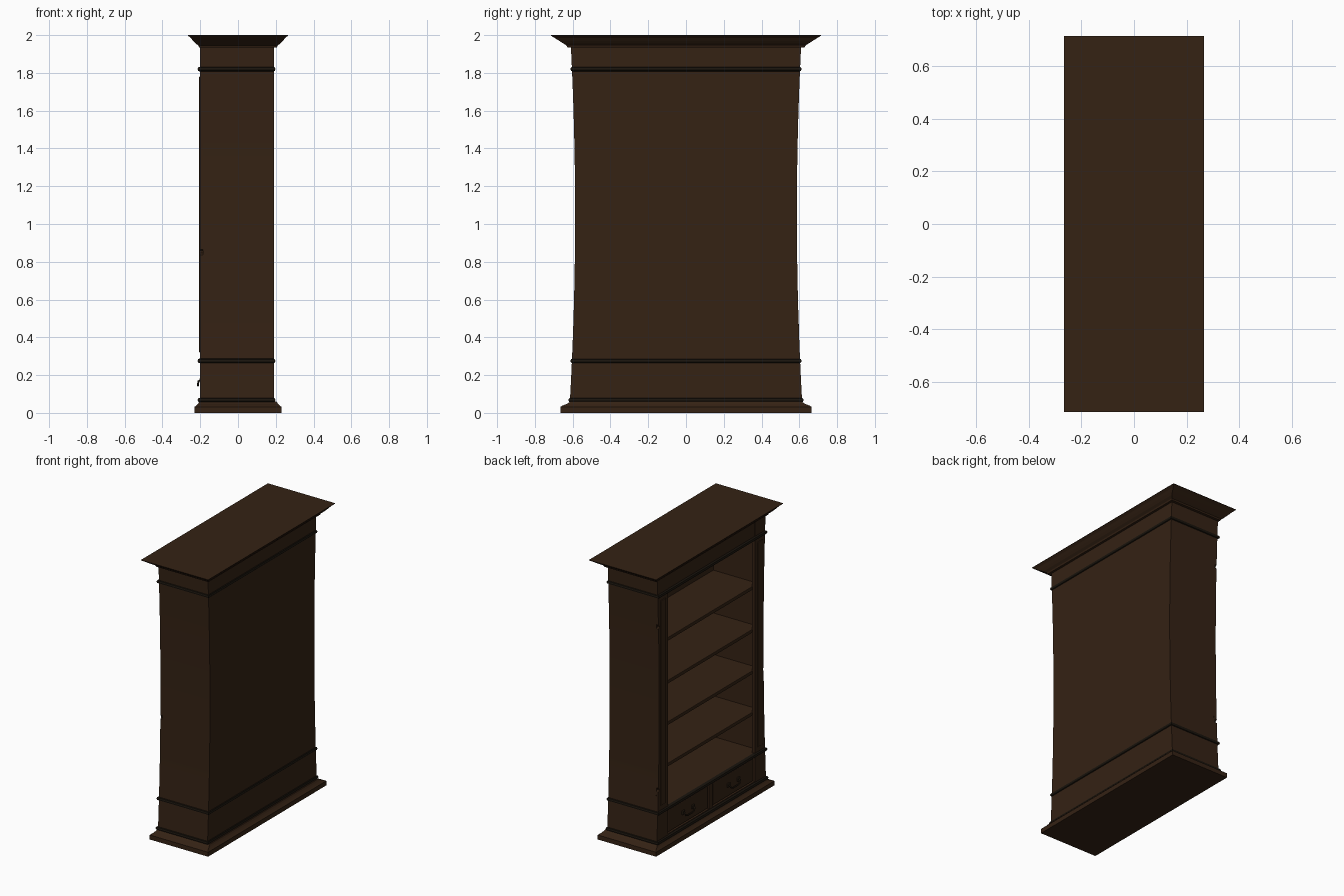
import bpy, bmesh, math

if "Cube" in bpy.data.objects:
    bpy.data.objects.remove(bpy.data.objects["Cube"])

def mat(name, rgb):
    m = bpy.data.materials.new(name)
    m.diffuse_color = (*rgb, 1)
    m.use_nodes = True
    m.node_tree.nodes["Principled BSDF"].inputs["Base Color"].default_value = m.diffuse_color
    return m

WOOD = mat("dark_wood", (0.035, 0.016, 0.007))
TRIM = mat("black_trim", (0.010, 0.007, 0.004))
METAL = mat("aged_metal", (0.022, 0.013, 0.006))

def finish(name, bm, m, bevel=0, smooth=False):
    bmesh.ops.recalc_face_normals(bm, faces=bm.faces)
    me = bpy.data.meshes.new(name)
    bm.to_mesh(me)
    bm.free()
    ob = bpy.data.objects.new(name, me)
    bpy.context.collection.objects.link(ob)
    me.materials.append(m)
    if bevel:
        mod = ob.modifiers.new("edge", 'BEVEL')
        mod.width = bevel
        mod.segments = 2
        mod.limit_method = 'ANGLE'
    if smooth:
        bpy.context.view_layer.objects.active = ob
        ob.select_set(True)
        bpy.ops.object.shade_smooth_by_angle(angle=math.radians(30))
        ob.select_set(False)
    return ob

def box(name, x, y, z, m=WOOD, bevel=0.0):
    bm = bmesh.new()
    bmesh.ops.create_cube(bm, size=1)
    for v in bm.verts:
        v.co = [(a + b) / 2 + c * (b - a) for (a, b), c in zip((x, y, z), v.co)]
    return finish(name, bm, m, bevel)

def prism(name, outline, x0, x1, m=WOOD, bevel=0, smooth=False):
    """Extrude a y-z outline along x."""
    bm = bmesh.new()
    f = bm.faces.new([bm.verts.new((x0, y, z)) for y, z in outline])
    ext = bmesh.ops.extrude_face_region(bm, geom=[f])
    for v in ext["geom"]:
        if isinstance(v, bmesh.types.BMVert):
            v.co.x = x1
    return finish(name, bm, m, bevel, smooth)

def loft(name, rings, m=WOOD, closed=False):
    """Stack of rectangles (x0, x1, half_y, z); closed makes a hollow frame."""
    bm = bmesh.new()
    loops = [[bm.verts.new(p) for p in ((a, -h, z), (b, -h, z), (b, h, z), (a, h, z))]
             for a, b, h, z in rings]
    n = len(loops)
    for i in range(n if closed else n - 1):
        A, B = loops[i], loops[(i + 1) % n]
        for k in range(4):
            bm.faces.new((A[k], A[(k + 1) % 4], B[(k + 1) % 4], B[k]))
    if not closed:
        bm.faces.new(loops[0])
        bm.faces.new(loops[-1])
    return finish(name, bm, m)

def half(z):
    """Concave half width of the carcass."""
    return 0.587 + 0.023 * ((z - 1.05) / 0.9) ** 2

Z0, Z1, N = 0.04, 1.95, 24
ZS = [Z0 + (Z1 - Z0) * i / N for i in range(N + 1)]

# plinth and cornice
loft("plinth", [(-r, r, h, z) for r, h, z in
     ((.23, .665, 0), (.23, .665, .032), (.222, .655, .038), (.212, .63, .048), (.204, .612, .06))])
loft("cornice", [(-r, r, h, z) for r, h, z in
     ((.206, .628, 1.935), (.21, .632, 1.945), (.225, .65, 1.956), (.238, .672, 1.97),
      (.25, .695, 1.985), (.265, .715, 1.997), (.265, .715, 2.0))])

# back panel and curved sides
prism("back_panel", [(half(z), z) for z in ZS] + [(-half(z), z) for z in reversed(ZS)],
      0.17, 0.19, smooth=True)
for s, side in ((1, "left"), (-1, "right")):
    prism(side + "_side", [(s * half(z), z) for z in ZS] + [(s * .55, Z1), (s * .55, Z0)],
          -0.185, 0.175, smooth=True)
    # front stile with small worn chips in its outer edge
    chips = (0.44, 1.6) if s > 0 else (0.85,)
    pts = [(half(z), z) for z in ZS if all(abs(z - c) > .02 for c in chips)]
    for c in chips:
        pts += [(half(c), c - .014), (half(c) - .012, c - .004),
                (half(c) - .009, c + .006), (half(c), c + .014)]
    pts.sort(key=lambda p: p[1])
    prism(side + "_stile", [(s * y, z) for y, z in pts] + [(s * .49, Z1), (s * .49, Z0)],
          -0.2, -0.175)
    # raised strip down the stile
    box(side + "_stile_panel", (-.206, -.198), (s * .545 - .028, s * .545 + .028),
        (.32, 1.78), bevel=.004)

# header, bottom and shelves
box("header_rail", (-.198, -.165), (-.5, .5), (1.82, 1.945))
box("carcass_top", (-.19, .175), (-.56, .56), (1.83, 1.85))
box("drawer_deck", (-.196, .175), (-.56, .56), (.255, .285))
for i, z in enumerate((.575, .87, 1.165, 1.47)):
    box(f"shelf_{i + 1}", (-.18, .175), (-.56, .56), (z - .025, z), bevel=.004)

# drawer compartment
box("drawer_backing", (-.178, -.16), (-.5, .5), (.05, .27))
box("drawer_divider", (-.196, -.17), (-.02, .02), (.06, .27))
box("drawer_bottom_rail", (-.196, -.17), (-.5, .5), (.05, .085))

for s, side in ((1, "left"), (-1, "right")):
    yc = s * .255
    box(side + "_drawer", (-.193, -.17), (yc - .225, yc + .225), (.092, .25), bevel=.005)
    # bail handle with two mounting plates
    for t in (-1, 1):
        box(f"{side}_handle_plate_{'a' if t < 0 else 'b'}", (-.203, -.19),
            (yc + t * .055 - .014, yc + t * .055 + .014), (.158, .186), METAL, .004)
    cu = bpy.data.curves.new(side + "_handle", 'CURVE')
    cu.dimensions = '3D'
    cu.bevel_depth = .005
    cu.bevel_resolution = 2
    sp = cu.splines.new('POLY')
    path = [(-.199, -.055, .172), (-.21, -.055, .168), (-.212, -.046, .152), (-.212, -.025, .145),
            (-.212, .025, .145), (-.212, .046, .152), (-.21, .055, .168), (-.199, .055, .172)]
    sp.points.add(len(path) - 1)
    for p, (x, y, z) in zip(sp.points, path):
        p.co = (x, yc + y, z, 1)
    cu.materials.append(METAL)
    bpy.context.collection.objects.link(bpy.data.objects.new(side + "_handle", cu))

# dark mouldings around the whole case
for name, z in (("lower", .068), ("middle", .275), ("upper", 1.82)):
    h = half(z)
    rings = [(-.19, .18, h - .012, z - .012)]
    for a in (-90, -45, 0, 45, 90):
        c, q = .009 * math.cos(math.radians(a)), .012 * math.sin(math.radians(a))
        rings.append((-.205 - c, .189 + c, h + c - .001, z + q))
    rings.append((-.19, .18, h - .012, z + .012))
    loft(name + "_moulding", rings, TRIM, closed=True)
